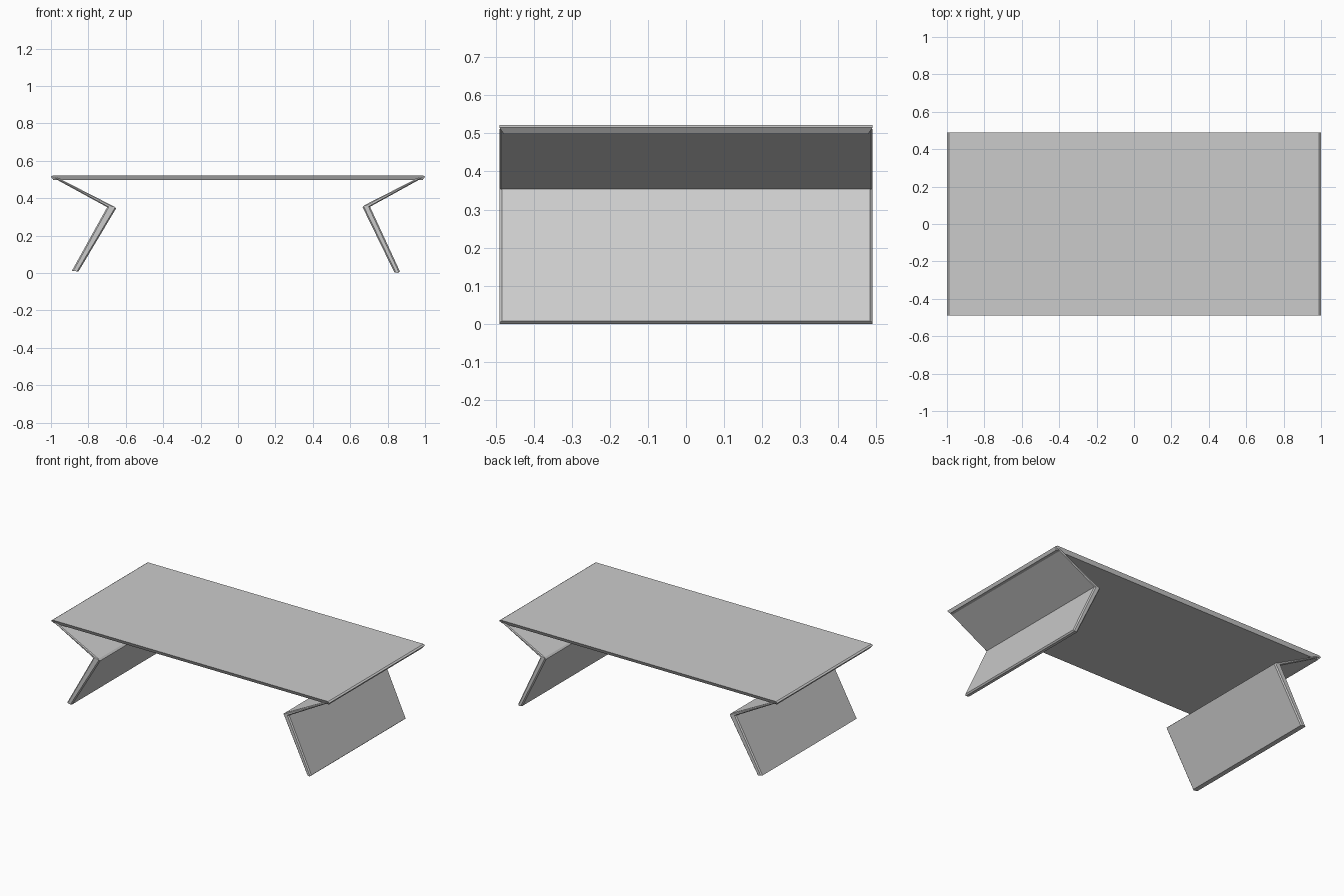
import bpy, bmesh

if "Cube" in bpy.data.objects:
    bpy.data.objects.remove(bpy.data.objects["Cube"])

HALF_DEPTH = 0.49


def slab(name, profile, chamfer=0.0):
    """Extrude an x-z profile along y, chamfering the rims of its two ends."""
    bm = bmesh.new()
    face = bm.faces.new([bm.verts.new((x, -HALF_DEPTH, z)) for x, z in profile])
    ext = bmesh.ops.extrude_face_region(bm, geom=[face])
    moved = [v for v in ext["geom"] if isinstance(v, bmesh.types.BMVert)]
    bmesh.ops.translate(bm, verts=moved, vec=(0, 2 * HALF_DEPTH, 0))
    bmesh.ops.recalc_face_normals(bm, faces=bm.faces[:])
    if chamfer:
        rims = [e for e in bm.edges
                if abs(e.verts[0].co.y - e.verts[1].co.y) < 1e-5]
        rims = [e for e in rims if e.calc_length() > 0.1]
        bmesh.ops.bevel(bm, geom=rims, offset=chamfer, segments=1,
                        affect='EDGES', clamp_overlap=True)
    mesh = bpy.data.meshes.new(name)
    bm.to_mesh(mesh)
    bm.free()
    obj = bpy.data.objects.new(name, mesh)
    bpy.context.collection.objects.link(obj)
    return obj


# Table top, its underside narrowing to a chamfered edge
top = slab("table_top", [(-1, .515), (-.988, .498), (.988, .498), (1, .515),
                         (.99, .522), (-.99, .522)])
for v in top.data.vertices:
    if v.co.z < 0.5:
        v.co.y *= 0.478 / 0.49

# Folded-under braces running from the top's ends to the knees
slab("left_brace", [(-.998, .515), (-.955, .505), (-.662, .355), (-.69, .347)], .005)
slab("right_brace", [(.998, .515), (.955, .505), (.675, .362), (.702, .352)], .005)

# Splayed panel legs from the knees to the floor
slab("left_leg", [(-.698, .355), (-.662, .355), (-.652, .345), (-.853, .008),
                  (-.888, .012)], .007)
slab("right_leg", [(.666, .352), (.675, .362), (.706, .354), (.866, .008),
                   (.858, 0), (.836, .003)], .007)
